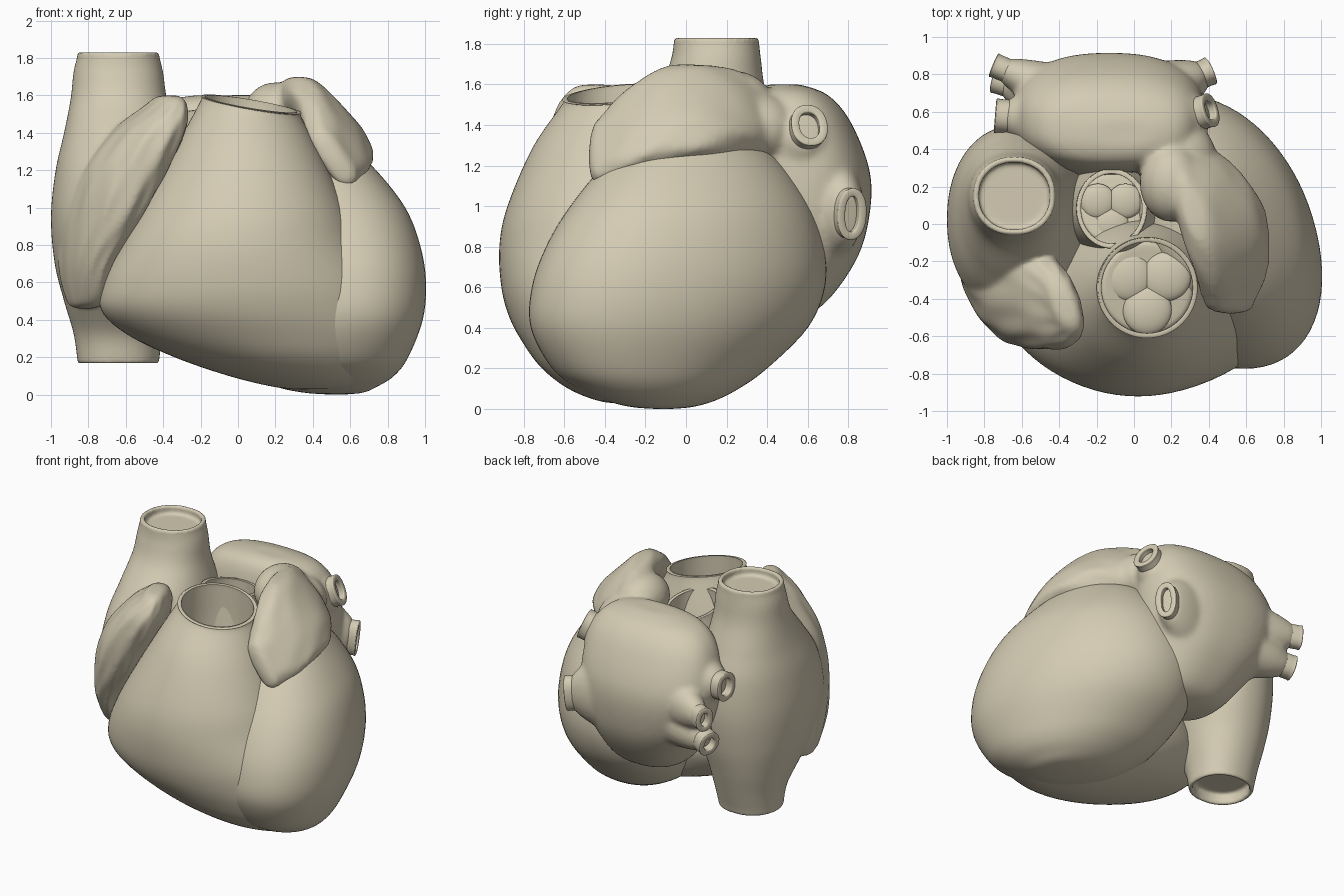
import bpy, math
from mathutils import Vector as V

if "Cube" in bpy.data.objects:
    bpy.data.objects.remove(bpy.data.objects["Cube"])

SEG, STEP = 72, 6
tissue = bpy.data.materials.new("tissue")
tissue.diffuse_color = (.66, .6, .45, 1)
tissue.use_nodes = True
tissue.node_tree.nodes["Principled BSDF"].inputs["Base Color"].default_value = tissue.diffuse_color


def sec(z, x0, x1, y0, y1, tx=0.0, ty=0.0):
    """Horizontal oval section from its extents; tx, ty tilt it."""
    return (V(((x0 + x1) / 2, (y0 + y1) / 2, z)),
            V(((x1 - x0) / 2, 0, tx)), V((0, (y1 - y0) / 2, ty)))


def rim(s, wall, depth, d=V((0, 0, 1))):
    """Open end of a vessel: crisp lip, inner wall and recessed floor."""
    c, u, v = s
    iu, iv = u * (1 - wall / u.length), v * (1 - wall / v.length)
    return [(c - d * .025, u, v), (c, u, v), (c, iu, iv), (c - d * .025, iu, iv),
            (c - d * depth, iu, iv), (c - d * depth, iu * .9, iv * .9), (c - d * depth, iu * .05, iv * .05)]


def spline(a, b, c, d, t):
    return .5 * (2 * b + (c - a) * t + (2 * a - 5 * b + 4 * c - d) * t * t + (3 * b - a - 3 * c + d) * t ** 3)


def loft(name, secs, n=2.0, shear=0.0, ripple=0.0, freq=9):
    """Smooth skin through oval sections (centre, u, v)."""
    rows, last = [], len(secs) - 1
    for i in range(last):
        q = [secs[max(0, min(last, i + k))] for k in (-1, 0, 1, 2)]
        for s in range(STEP):
            rows.append([spline(*[p[j] for p in q], s / STEP) for j in range(3)])
    rows.append(secs[-1])
    verts, faces = [], []
    for r, (c, u, v) in enumerate(rows):
        for k in range(SEG):
            a = 2 * math.pi * k / SEG
            ca, sa = math.cos(a), math.sin(a)
            g = 1 + ripple * math.sin(freq * a + 1.3 * math.sin(r * .25)) * math.sin(r * .4)
            p = c + u * (math.copysign(abs(ca) ** (2 / n), ca) * g) + v * (math.copysign(abs(sa) ** (2 / n), sa) * g)
            p.x -= shear * (p.y - c.y)
            verts.append(p)
    for r in range(len(rows) - 1):
        for k in range(SEG):
            k2 = (k + 1) % SEG
            faces.append((r * SEG + k, r * SEG + k2, (r + 1) * SEG + k2, (r + 1) * SEG + k))
    e = (len(rows) - 1) * SEG
    faces += [tuple(reversed(range(SEG))), tuple(range(e, e + SEG))]
    me = bpy.data.meshes.new(name)
    me.from_pydata(verts, [], faces)
    me.materials.append(tissue)
    ob = bpy.data.objects.new(name, me)
    bpy.context.collection.objects.link(ob)
    select(ob)
    bpy.ops.object.mode_set(mode='EDIT')
    bpy.ops.mesh.select_all(action='SELECT')
    bpy.ops.mesh.normals_make_consistent(inside=False)
    bpy.ops.object.mode_set(mode='OBJECT')
    bpy.ops.object.shade_smooth_by_angle(angle=math.radians(45))
    return ob


def select(*obs):
    bpy.ops.object.select_all(action='DESELECT')
    for o in obs:
        o.select_set(True)
    bpy.context.view_layer.objects.active = obs[0]


def ball(name, loc, size):
    bpy.ops.mesh.primitive_uv_sphere_add(segments=32, ring_count=16, location=loc)
    ob = bpy.context.object
    ob.name, ob.scale = name, size
    ob.data.materials.append(tissue)
    bpy.ops.object.shade_smooth()
    return ob


def fuse(voxel, soften, *obs):
    """Join parts and melt them into one continuous skin."""
    select(*obs)
    bpy.ops.object.join()
    m = obs[0].modifiers.new("fuse", 'REMESH')
    m.mode, m.voxel_size, m.use_smooth_shade = 'VOXEL', voxel, True
    m = obs[0].modifiers.new("soften", 'SMOOTH')
    m.factor, m.iterations = .5, soften


# left ventricle: big leaning egg
loft("left_ventricle", [
    sec(0, .50, .56, -.14, -.08), sec(.01, .36, .66, -.27, .03), sec(.04, .22, .73, -.39, .14),
    sec(.1, .1, .82, -.53, .26), sec(.2, -.02, .89, -.66, .4), sec(.4, -.12, .96, -.765, .6),
    sec(.6, -.14, .975, -.76, .685), sec(.8, -.12, .945, -.69, .68), sec(1, -.08, .87, -.57, .615),
    sec(1.2, .02, .72, -.4, .48), sec(1.3, .12, .6, -.22, .34), sec(1.33, .33, .37, .03, .07)],
    n=2.1, shear=.24)

# right ventricle with the open outflow at the top
loft("right_ventricle", [
    sec(.025, .38, .44, -.3, -.26), sec(.04, .2, .66, -.43, -.1), sec(.1, -.05, .79, -.58, .05),
    sec(.2, -.34, .86, -.71, .16), sec(.32, -.59, .89, -.8, .2), sec(.45, -.73, .86, -.87, .22),
    sec(.6, -.72, .79, -.91, .2), sec(.8, -.62, .66, -.92, .12), sec(1, -.51, .575, -.88, .06),
    sec(1.3, -.33, .45, -.755, 0, -.03, .01)]
    + rim(sec(1.55, -.2, .34, -.61, -.07, -.045, .025), .025, .3))

# aortic root, open at the top and leaning back
loft("aortic_root", [sec(.9, -.4, .2, -.2, .35), sec(1.2, -.37, .14, -.16, .32, 0, -.03)]
     + rim(sec(1.48, -.31, .07, -.13, .295, -.01, -.04), .025, .26))

# valve cusps inside both outlets
for name, cx, cy, cz, r in (("pulmonary_cusp", .07, -.34, 1.25, .12), ("aortic_cusp", -.12, .08, 1.22, .085)):
    for i in range(3):
        a = math.radians(30 + 120 * i)
        ball(name, (cx + r * math.cos(a), cy + r * math.sin(a), cz), (r * 1.1, r * 1.1, r * .4))

# right atrium with both great veins, recessed openings at the ends
low = rim(sec(.17, -.86, -.42, -.06, .36), .03, .08, V((0, 0, -1)))[::-1]
right_atrium = loft("right_atrium_and_great_veins", low + [
    sec(.33, -.88, -.4, -.1, .4), sec(.5, -.93, -.35, -.24, .45), sec(.7, -.98, -.27, -.4, .5),
    sec(.95, -1, -.24, -.48, .53), sec(1.2, -.975, -.28, -.42, .51), sec(1.4, -.93, -.33, -.28, .45),
    sec(1.58, -.895, -.38, -.13, .39), sec(1.72, -.88, -.4, -.075, .37)]
    + rim(sec(1.83, -.86, -.42, -.06, .36), .03, .06), n=2.15)

# right auricle: ribbed flap over the front, cut back towards the side
right_auricle = loft("right_auricle", [
    sec(.46, -.86, -.78, -.27, -.21), sec(.5, -.9, -.73, -.4, -.08), sec(.7, -.93, -.7, -.53, -.02),
    sec(.95, -.91, -.54, -.63, .02), sec(1.2, -.82, -.4, -.67, -.06), sec(1.42, -.64, -.3, -.66, -.14),
    sec(1.54, -.49, -.29, -.6, -.24), sec(1.59, -.43, -.31, -.54, -.34), sec(1.6, -.38, -.35, -.46, -.43)],
    n=2.3, ripple=.03, freq=11, shear=.3)
fuse(.012, 7, right_atrium, right_auricle)

# left atrium body, lobes and auricle, fused into one skin
atrium = loft("left_atrium", [
    sec(.44, -.08, -.02, .42, .48), sec(.5, -.3, .2, .22, .66), sec(.7, -.46, .3, .2, .82),
    sec(.9, -.59, .36, .22, .895), sec(1.15, -.65, .38, .26, .91), sec(1.4, -.6, .36, .28, .82),
    sec(1.54, -.48, .28, .32, .71), sec(1.595, -.27, .14, .39, .58), sec(1.6, -.1, -.04, .47, .51)], n=2.4)


def leaf(y, x0, z0, x1, z1, t):
    """Slanted auricle section from upper edge to lower edge, t thick."""
    u = V(((x1 - x0) / 2, 0, (z1 - z0) / 2))
    w = V((-u.z, 0, u.x)).normalized() * t
    return (V(((x0 + x1) / 2, y, (z0 + z1) / 2)), u, w)


auricle = loft("left_auricle", [
    leaf(.46, .2, 1.42, .25, 1.38, .03), leaf(.4, .12, 1.54, .4, 1.3, .1), leaf(.27, .17, 1.62, .54, 1.28, .125),
    leaf(.1, .24, 1.665, .65, 1.24, .13), leaf(-.1, .3, 1.665, .69, 1.22, .115), leaf(-.28, .36, 1.57, .675, 1.17, .095),
    leaf(-.41, .4, 1.44, .62, 1.13, .08), leaf(-.46, .43, 1.38, .6, 1.13, .06), leaf(-.48, .5, 1.27, .54, 1.21, .02)],
    n=2.8, ripple=.03, freq=7)
lobes = [ball("auricle_lobe", (.2, .22, 1.5), (.17, .21, .17)), ball("auricle_base", (.22, .36, 1.38), (.22, .2, .18))]

# funnels that carry the atrium wall out to the vein stubs
veins = (((.05, .5, 1.25), (.41, .61, 1.4), .09, .105), ((.05, .66, 1.0), (.41, .82, .96), .075, .125),
         ((-.25, .54, 1.22), (-.74, .58, 1.22), .09, .1), ((-.25, .64, 1.1), (-.75, .85, 1.08), .065, .085),
         ((-.25, .62, .97), (-.74, .78, .87), .08, .085))
funnels = []
for start, end, ry, rz in veins:
    a, b = V(start), V(end)
    d = (b - a).normalized()
    u = d.cross(V((0, 0, 1))).normalized()
    w = u.cross(d)
    funnels.append(loft("funnel", [(a.lerp(b, t), u * ry * k, w * rz * k) for t, k in
                                   ((0, 2.6), (.4, 2.1), (.65, 1.65), (.82, 1.2), (.9, .9))]))
    # pulmonary vein: short open stub
    loft("pulmonary_vein", [(a.lerp(b, .5), u * ry, w * rz), (a.lerp(b, .75), u * ry, w * rz)]
         + rim((b, u * ry, w * rz), .035, .05, d), n=2.2)
fuse(.018, 8, atrium, auricle, *lobes, *funnels)
